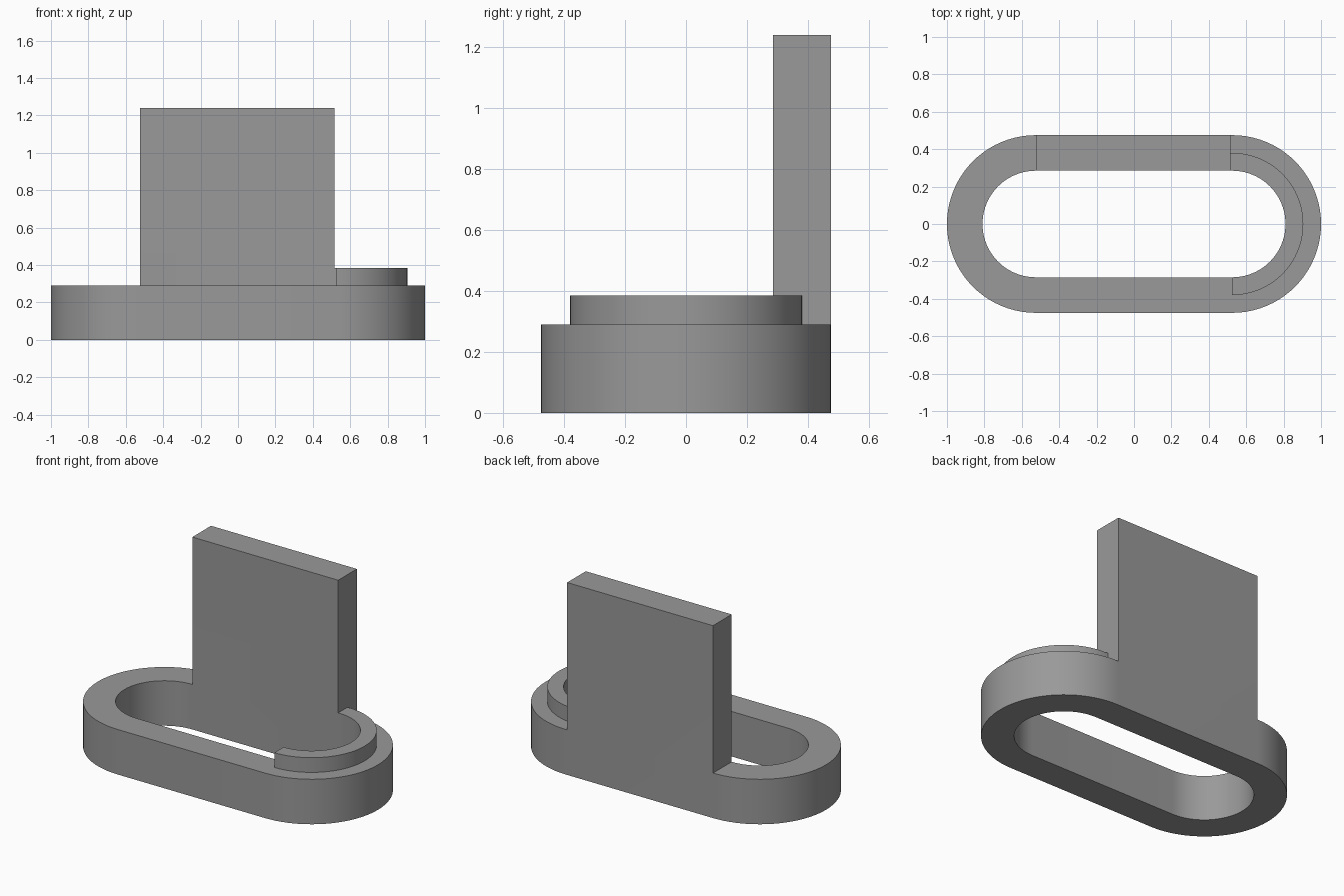
import bpy, bmesh, math

if "Cube" in bpy.data.objects:
    bpy.data.objects.remove(bpy.data.objects["Cube"])

CX = 0.525                      # centre of each rounded end
R_IN, R_MID, R_OUT = 0.285, 0.38, 0.475
BASE_H, RIM_H, PANEL_H = 0.29, 0.385, 1.24
PANEL_X = 0.515                 # right edge of the upright panel
SEG = 40

grey = bpy.data.materials.new("mid grey")
grey.diffuse_color = (0.32, 0.32, 0.32, 1)
grey.use_nodes = True
grey.node_tree.nodes["Principled BSDF"].inputs["Base Color"].default_value = grey.diffuse_color


def arc(cx, a0, a1):
    """Centre x and direction for each step of an arc."""
    return [(cx, math.radians(a0 + (a1 - a0) * i / SEG)) for i in range(SEG + 1)]


def point(station, r):
    cx, a = station
    return cx + r * math.cos(a), r * math.sin(a)


def sweep(path, r0, r1, z0, z1, closed):
    """Rectangular section swept along the stations; returns bmesh and top faces."""
    bm = bmesh.new()
    rings = []
    for s in path:
        (xi, yi), (xo, yo) = point(s, r0), point(s, r1)
        rings.append([bm.verts.new(c) for c in
                      ((xi, yi, z0), (xo, yo, z0), (xo, yo, z1), (xi, yi, z1))])
    tops = []
    n = len(rings)
    for i in range(n if closed else n - 1):
        a, b = rings[i], rings[(i + 1) % n]
        for k in range(4):
            f = bm.faces.new((a[k], b[k], b[(k + 1) % 4], a[(k + 1) % 4]))
            if k == 2:
                tops.append(f)
    if not closed:
        bm.faces.new(rings[0])
        bm.faces.new(rings[-1])
    return bm, tops


def finish(name, bm):
    bmesh.ops.recalc_face_normals(bm, faces=bm.faces)
    me = bpy.data.meshes.new(name)
    bm.to_mesh(me)
    bm.free()
    me.materials.append(grey)
    ob = bpy.data.objects.new(name, me)
    bpy.context.collection.objects.link(ob)
    bpy.ops.object.select_all(action='DESELECT')
    ob.select_set(True)
    bpy.context.view_layer.objects.active = ob
    bpy.ops.object.shade_smooth_by_angle(angle=math.radians(30))


# Oval ring base, with the upright panel raised from its rear straight
right_end = arc(CX, -90, 90)
panel_edge = (PANEL_X, math.pi / 2)
bm, tops = sweep(right_end + [panel_edge] + arc(-CX, 90, 270),
                 R_IN, R_OUT, 0, BASE_H, True)
rear = tops[SEG + 1]
raised = bmesh.ops.extrude_face_region(bm, geom=[rear])["geom"]
bmesh.ops.delete(bm, geom=[rear], context='FACES_ONLY')
for v in raised:
    if isinstance(v, bmesh.types.BMVert):
        v.co.z = PANEL_H
finish("ring_base_with_panel", bm)

# Raised half-round rim along the inner edge of the right end
bm, _ = sweep(right_end + [panel_edge], R_IN, R_MID, BASE_H, RIM_H, False)
finish("end_rim", bm)
